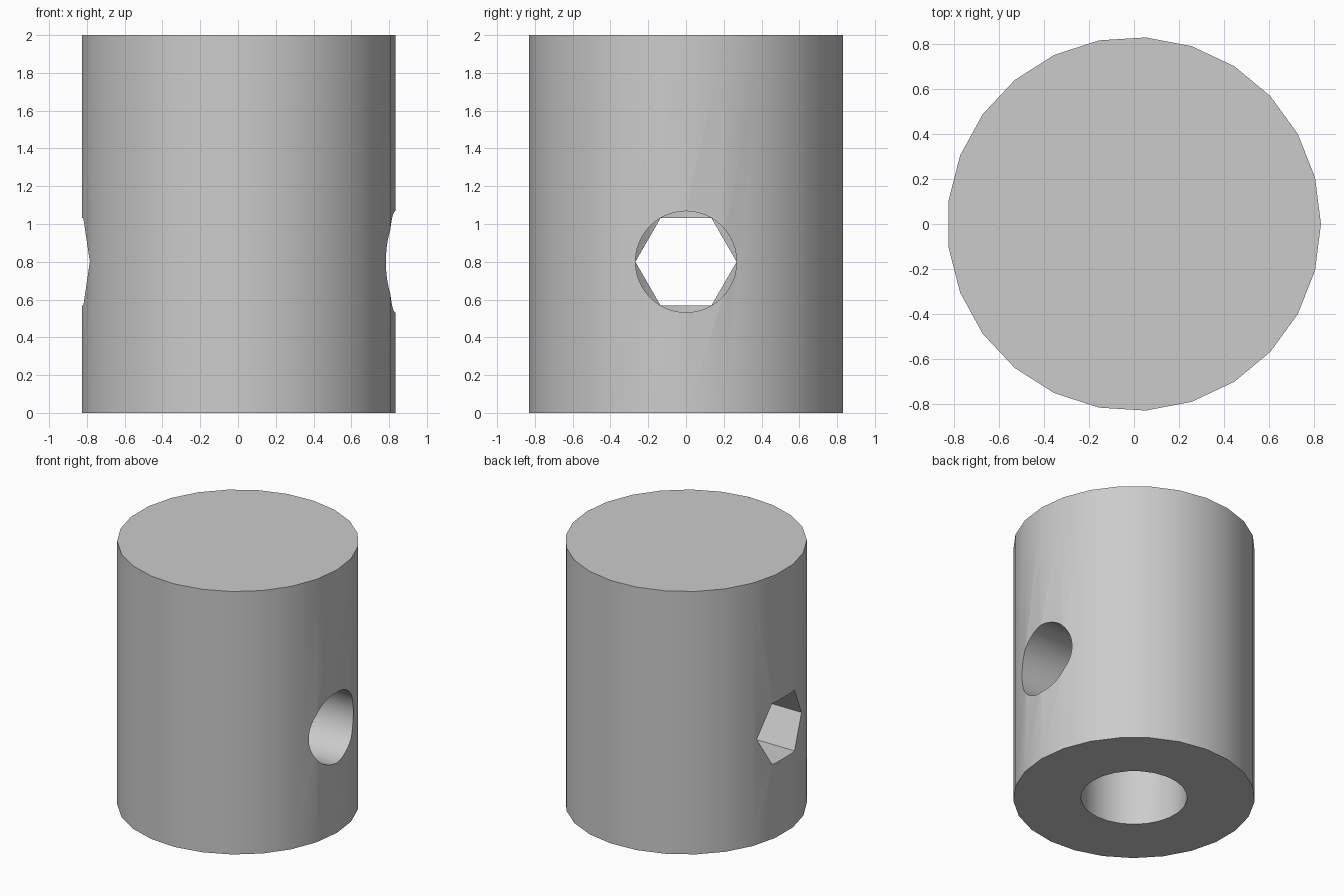
import bpy
import math
from mathutils import Matrix

cube = bpy.data.objects.get("Cube")
if cube:
    bpy.data.objects.remove(cube, do_unlink=True)

RADIUS, HEIGHT = 0.833, 2.0
BORE_RADIUS, BORE_DEPTH = 0.367, 1.6
CROSS_RADIUS, CROSS_Z = 0.268, 0.8

grey = bpy.data.materials.new("grey")
grey.use_nodes = True
colour = (0.6, 0.6, 0.6, 1)
grey.diffuse_color = colour
grey.node_tree.nodes["Principled BSDF"].inputs["Base Color"].default_value = colour


def cylinder(name, sides, radius, start, end, along_x=False):
    """Cylinder from start to end along z, or along x at the cross hole height."""
    bpy.ops.mesh.primitive_cylinder_add(vertices=sides, radius=radius, depth=end - start)
    obj = bpy.context.object
    obj.name = name
    # Put the first corner on +x, or on +y for a hole running along x
    place = Matrix.Translation((0, 0, (start + end) / 2)) @ Matrix.Rotation(-math.pi / 2, 4, 'Z')
    if along_x:
        place = (Matrix.Translation((0, 0, CROSS_Z)) @ Matrix.Rotation(math.pi / 2, 4, 'Y')
                 @ Matrix.Translation((0, 0, (start + end) / 2)))
    obj.data.transform(place)
    obj.data.materials.append(grey)
    return obj


# Solid body
body = cylinder("knob_body", 25, RADIUS, 0, HEIGHT)

# Blind bore from below, round screw hole on +x, hexagonal nut hole on -x
cutters = [
    cylinder("bore_cutter", 25, BORE_RADIUS, -0.2, BORE_DEPTH),
    cylinder("screw_hole_cutter", 48, CROSS_RADIUS, 0, 1, along_x=True),
    cylinder("nut_hole_cutter", 6, CROSS_RADIUS, -1, 0.1, along_x=True),
]

bpy.ops.object.select_all(action='DESELECT')
bpy.context.view_layer.objects.active = body
body.select_set(True)
for cutter in cutters:
    cutter.hide_render = True
    cut = body.modifiers.new(cutter.name, 'BOOLEAN')
    cut.operation = 'DIFFERENCE'
    cut.solver = 'EXACT'
    cut.object = cutter
    bpy.ops.object.modifier_apply(modifier=cut.name)
    bpy.data.objects.remove(cutter, do_unlink=True)

# Smooth walls with crisp rims
bpy.ops.object.shade_smooth_by_angle(angle=math.radians(30))
